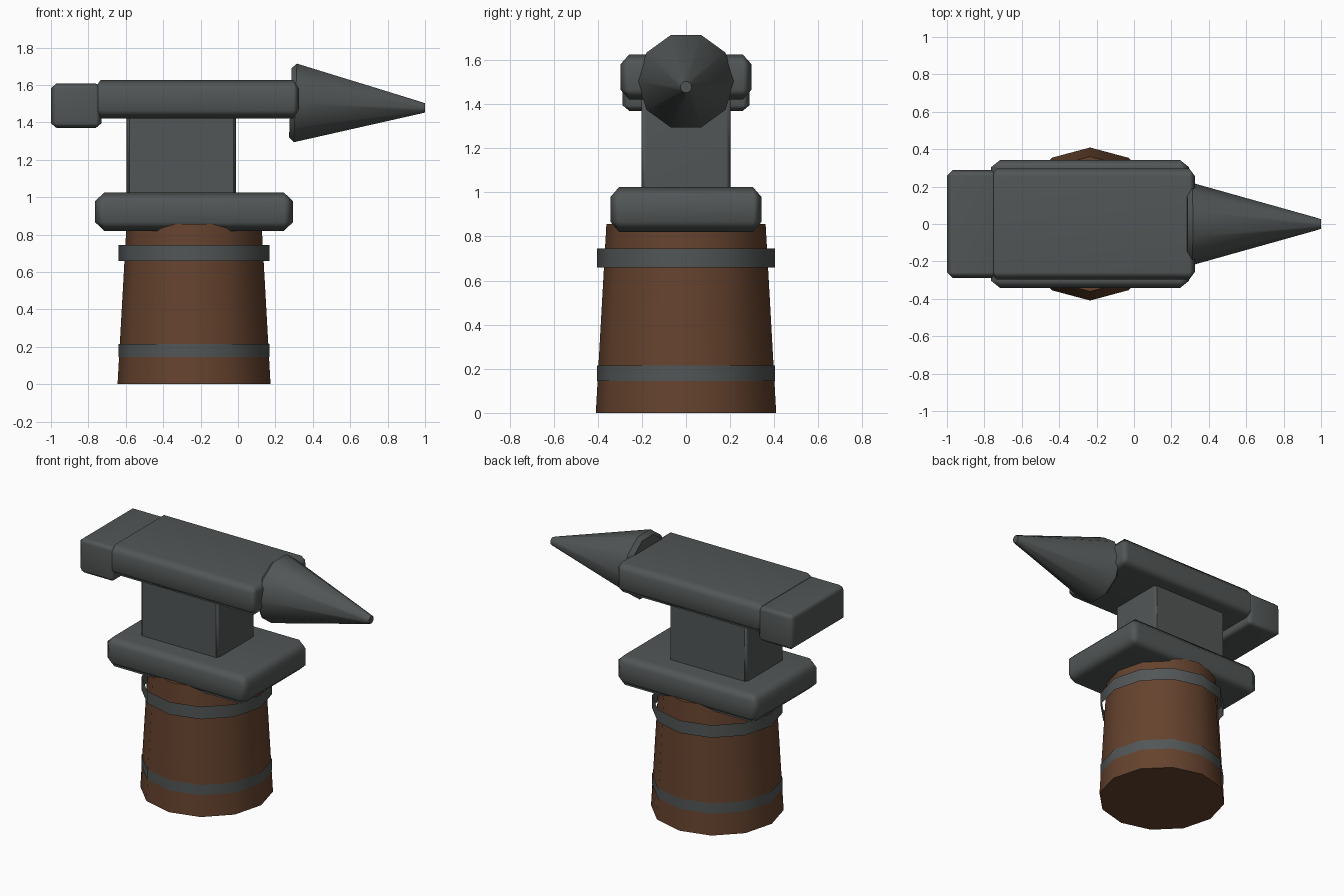
import bpy, bmesh, math
from mathutils import Matrix, Vector

if "Cube" in bpy.data.objects:
    bpy.data.objects.remove(bpy.data.objects["Cube"], do_unlink=True)


def material(name, rgb):
    mat = bpy.data.materials.new(name)
    mat.use_nodes = True
    mat.diffuse_color = (*rgb, 1)
    mat.node_tree.nodes["Principled BSDF"].inputs["Base Color"].default_value = (*rgb, 1)
    return mat


iron = material("dark iron", (0.085, 0.093, 0.093))
wood = material("brown wood", (0.13, 0.055, 0.027))


def finish(name, bm, mat, angle):
    bmesh.ops.recalc_face_normals(bm, faces=bm.faces)
    mesh = bpy.data.meshes.new(name)
    bm.to_mesh(mesh)
    bm.free()
    mesh.materials.append(mat)
    obj = bpy.data.objects.new(name, mesh)
    bpy.context.collection.objects.link(obj)
    bpy.ops.object.select_all(action='DESELECT')
    obj.select_set(True)
    bpy.context.view_layer.objects.active = obj
    bpy.ops.object.shade_smooth_by_angle(angle=math.radians(angle))
    return obj


def block(name, low, high, bevel):
    """Chamfered box between two corners, with its own chamfer size per axis."""
    low, high, bevel = Vector(low), Vector(high), Vector(bevel)
    size = [(h - l) / b for l, h, b in zip(low, high, bevel)]
    bm = bmesh.new()
    bmesh.ops.create_cube(bm, size=1)
    bmesh.ops.scale(bm, vec=size, verts=bm.verts)
    bmesh.ops.bevel(bm, geom=bm.edges[:], offset=1, segments=1, affect='EDGES')
    bmesh.ops.scale(bm, vec=bevel, verts=bm.verts)
    bmesh.ops.translate(bm, vec=(low + high) / 2, verts=bm.verts)
    obj = finish(name, bm, iron, 50)
    weighted = obj.modifiers.new("soft chamfers", 'WEIGHTED_NORMAL')
    weighted.keep_sharp = True
    return obj


def lathe(name, profile, sides, matrix, mat, angle, capped=True):
    """Turn (radius, height) points around z, then place the result."""
    bm = bmesh.new()
    rings = [[bm.verts.new((r * math.cos(math.tau * i / sides),
                            r * math.sin(math.tau * i / sides), h))
              for i in range(sides)] for r, h in profile]
    for a, b in zip(rings, rings[1:]):
        for i in range(sides):
            j = (i + 1) % sides
            bm.faces.new((a[i], a[j], b[j], b[i]))
    if capped:
        bm.faces.new(rings[0])
        bm.faces.new(rings[-1])
    bm.transform(matrix)
    return finish(name, bm, mat, angle)


# Wooden stump and its two open hoops
stump_place = Matrix.Translation((-0.235, 0, 0))
lathe("stump", [(0.409, 0), (0.361, 0.857)], 12, stump_place, wood, 40)
for name, low, high in (("lower_hoop", 0.145, 0.215), ("upper_hoop", 0.66, 0.745)):
    lathe(name, [(0.403, low), (0.403, high)], 12, stump_place, iron, 40, capped=False)

# Iron blocks
block("foot", (-0.765, -0.343, 0.82), (0.295, 0.343, 1.025), (0.05, 0.04, 0.047))
block("waist", (-0.595, -0.202, 1.01), (-0.01, 0.202, 1.44), (0.015, 0.02, 0.015))
block("face_block", (-0.765, -0.297, 1.42), (0.325, 0.297, 1.626), (0.03, 0.04, 0.045))
block("heel", (-1.0, -0.288, 1.37), (-0.73, 0.288, 1.608), (0.03, 0.03, 0.025))

# Horn, pointing to +x and dipping slightly
horn_place = (Matrix.Translation((0.28, 0, 1.505))
              @ Matrix.Rotation(math.radians(92.2), 4, 'Y')
              @ Matrix.Rotation(math.radians(90), 4, 'Z'))
lathe("horn", [(0.195, 0), (0.221, 0.027), (0.033, 0.698), (0.026, 0.72)],
      10, horn_place, iron, 42)
